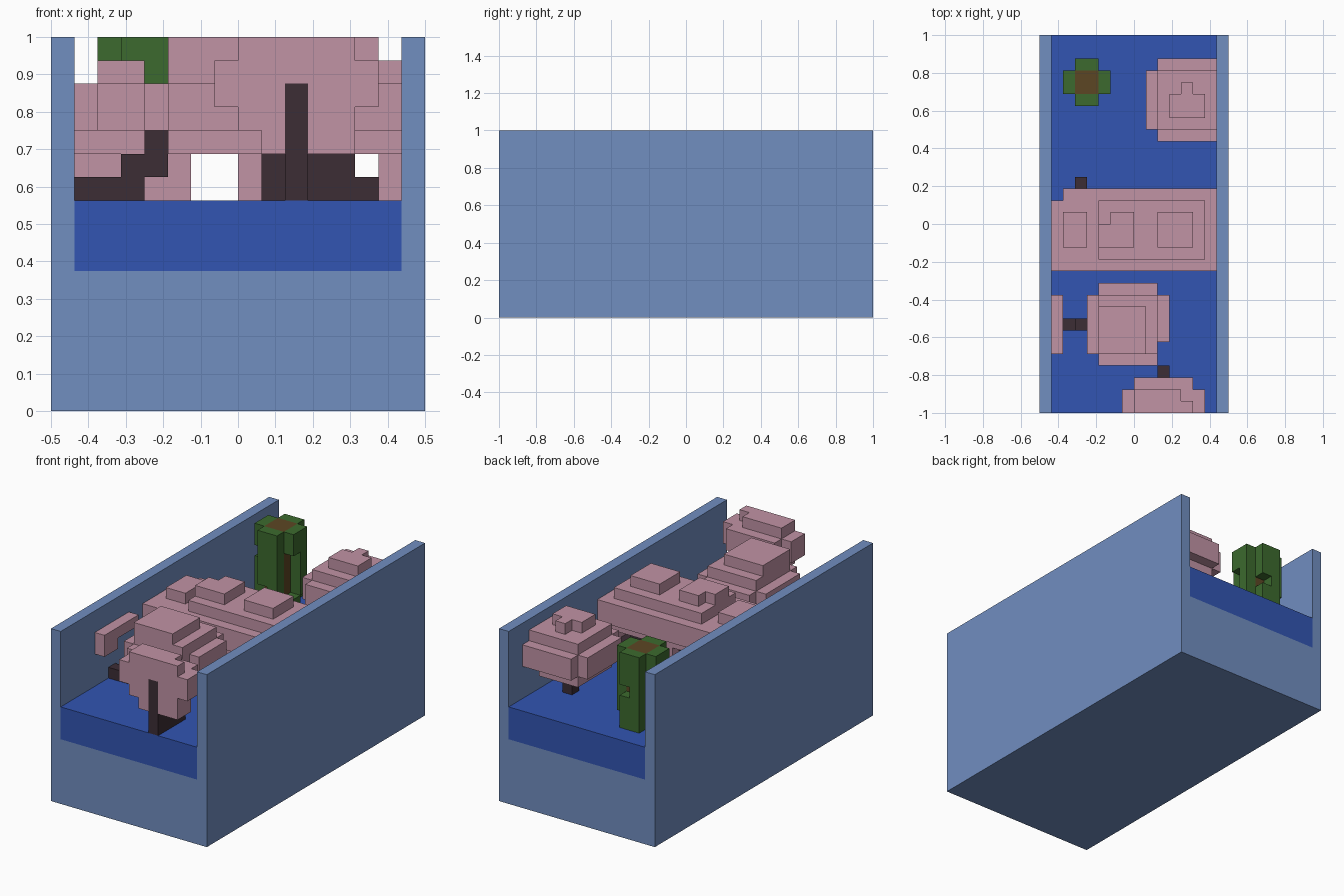
import bpy
import bmesh
from mathutils import Vector

V = 1 / 16  # one block

cube = bpy.data.objects.get("Cube")
if cube:
    bpy.data.objects.remove(cube, do_unlink=True)


def material(name, rgb):
    linear = [(c / 255 / 12.92) if c < 11 else ((c / 255 + 0.055) / 1.055) ** 2.4 for c in rgb]
    mat = bpy.data.materials.new(name)
    mat.use_nodes = True
    mat.diffuse_color = (*linear, 1)
    mat.node_tree.nodes["Principled BSDF"].inputs["Base Color"].default_value = (*linear, 1)
    return mat


glass_blue = material("pale blue", (113, 142, 192))
water_blue = material("deep blue", (50, 85, 178))
pink = material("dusty pink", (193, 147, 165))
dark = material("dark bark", (60, 45, 53))
green = material("leaf green", (60, 106, 46))
brown = material("brown", (92, 70, 36))


def cells(boxes):
    """Blocks covered by (x0, x1, y0, y1, z0, z1) boxes."""
    return {(x, y, z) for a, b, c, d, e, f in boxes
            for x in range(a, b) for y in range(c, d) for z in range(e, f)}


def blocks(name, mat, add, cut=()):
    """Join boxes of blocks into one outer skin."""
    solid = cells(add) - cells(cut)
    bm = bmesh.new()
    verts = {}

    def vert(p):
        key = tuple(p)
        if key not in verts:
            verts[key] = bm.verts.new([c * V for c in key])
        return verts[key]

    for cell in solid:
        for axis in range(3):
            for side in (0, 1):
                near = list(cell)
                near[axis] += 2 * side - 1
                if tuple(near) in solid:
                    continue
                u, w = (axis + 1) % 3, (axis + 2) % 3
                ring = []
                for du, dw in ((0, 0), (1, 0), (1, 1), (0, 1)):
                    p = list(cell)
                    p[axis] += side
                    p[u] += du
                    p[w] += dw
                    ring.append(vert(p))
                bm.faces.new(ring if side else ring[::-1])
    bmesh.ops.dissolve_limit(bm, angle_limit=0.01, verts=bm.verts, edges=bm.edges)
    mesh = bpy.data.meshes.new(name)
    bm.to_mesh(mesh)
    bm.free()
    mesh.materials.append(mat)
    obj = bpy.data.objects.new(name, mesh)
    bpy.context.collection.objects.link(obj)
    return obj


# Trough and water
water = (-7, 7, -16, 16, 6, 9)
blocks("trough", glass_blue, [(-8, 8, -16, 16, 0, 16)], [(-7, 7, -16, 16, 6, 16)])
blocks("water", water_blue, [water])

# Front coral, cut off at the front edge
front_stem = [(2, 3, -16, -15, 9, 14), (2, 3, -15, -12, 9, 11)]
blocks("front_coral_stem", dark, front_stem)
blocks("front_coral", pink, [
    (0, 5, -16, -15, 15, 16), (0, 4, -15, -14, 15, 16),
    (-1, 6, -16, -14, 13, 15), (0, 5, -14, -13, 13, 15),
    (0, 5, -16, -14, 12, 13), (1, 5, -16, -14, 11, 12)], front_stem)

# Near coral with a stepped branch
blocks("near_coral", pink, [
    (-3, 1, -11, -7, 15, 16), (-3, 2, -11, -6, 14, 15),
    (-3, 2, -12, -5, 12, 14), (-4, 3, -10, -6, 12, 14),
    (-4, -3, -11, -10, 12, 14), (-3, 2, -10, -6, 11, 12)])
blocks("near_coral_branch", dark, [
    (-7, -4, -9, -8, 9, 10), (-5, -3, -9, -8, 10, 11), (-4, -3, -9, -8, 11, 12)])

# Small coral bracket on the wall
blocks("wall_coral", pink, [(-7, -6, -11, -6, 13, 14), (-7, -6, -11, -9, 12, 13)])

# Wide middle coral
middle_roots = [(1, 5, -1, 1, 9, 11), (5, 6, -1, 2, 9, 10),
                (-5, -4, 0, 4, 9, 10), (-5, -4, 0, 1, 10, 12)]
blocks("middle_coral_roots", dark, middle_roots)
blocks("middle_coral", pink, [
    (-7, 7, -4, 2, 12, 14), (-6, 7, 2, 3, 12, 14),
    (-3, 6, -3, 2, 14, 15), (-6, -4, -2, 1, 14, 15),
    (-3, 0, -2, 0, 15, 16), (-2, 0, 0, 1, 15, 16), (2, 5, -2, 1, 15, 16),
    (-7, 7, -3, 2, 11, 12), (-7, -5, -2, 2, 10, 11),
    (-4, -2, 1, 2, 9, 11), (0, 1, 1, 2, 9, 11), (6, 7, -2, 2, 9, 11)], middle_roots)

# Back coral
blocks("back_coral_stem", dark, [(4, 5, 10, 11, 9, 11)])
blocks("back_coral", pink, [
    (3, 6, 9, 11, 15, 16), (4, 5, 11, 12, 15, 16),
    (2, 7, 8, 13, 14, 15), (2, 7, 7, 14, 12, 14),
    (1, 2, 8, 13, 12, 14), (2, 6, 8, 13, 11, 12)])

# Kelp column with ragged leaves
blocks("kelp_stalk", brown, [(-5, -3, 11, 13, 9, 16)])
blocks("kelp_leaves", green, [(-5, -3, 10, 14, 9, 16), (-6, -2, 11, 13, 9, 16)], [
    (-5, -3, 11, 13, 9, 16),
    (-3, -2, 11, 12, 10, 14), (-3, -2, 12, 13, 9, 10),
    (-6, -5, 12, 13, 11, 12), (-6, -5, 11, 12, 13, 14),
    (-4, -3, 13, 14, 12, 13), (-5, -4, 10, 11, 10, 11)])
